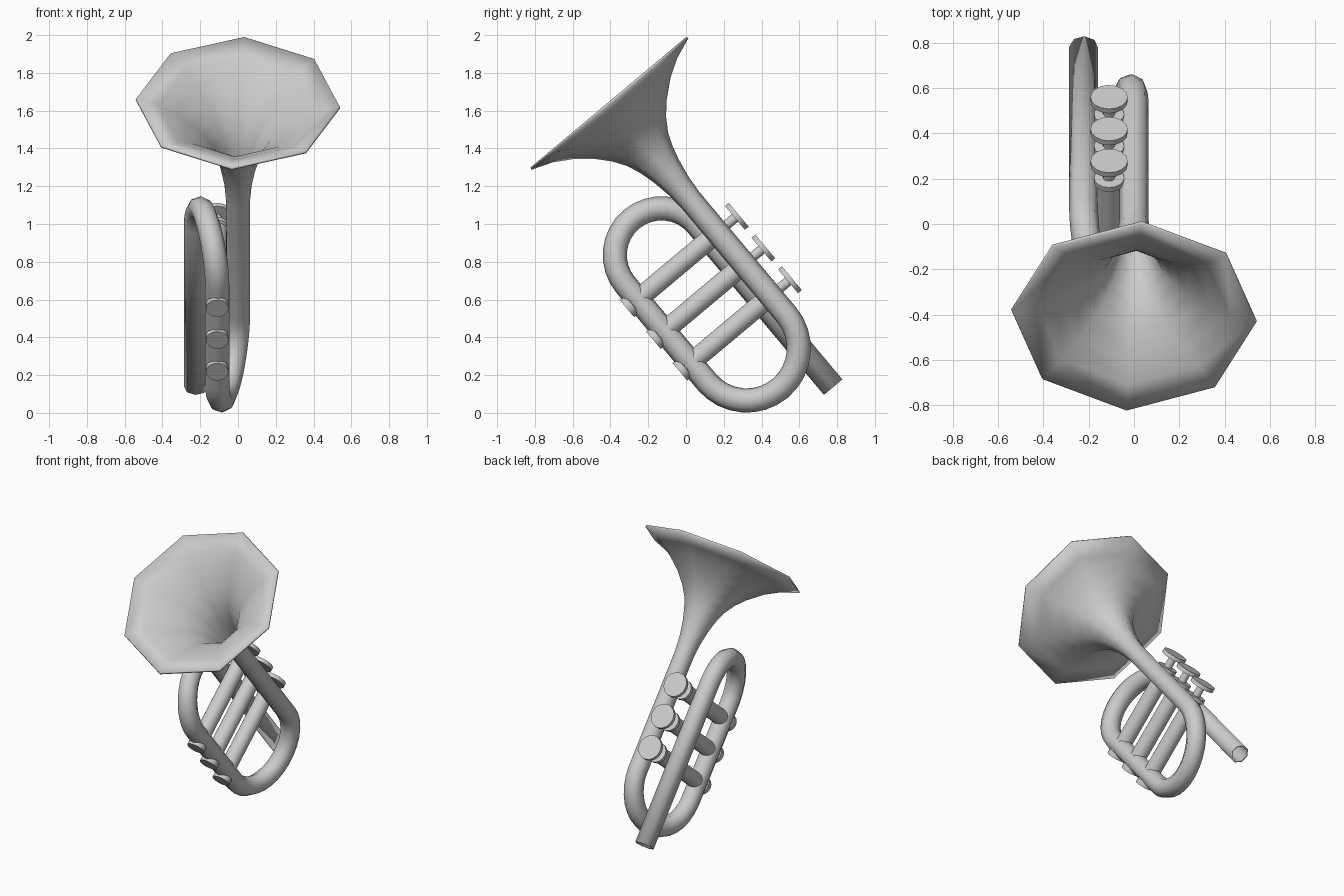
import bpy, bmesh, math
from mathutils import Vector

if "Cube" in bpy.data.objects:
    bpy.data.objects.remove(bpy.data.objects["Cube"])

X = Vector((1, 0, 0))
A = Vector((0, -0.642, 0.766))   # along the instrument, towards the bell
B = Vector((0, 0.766, 0.642))    # across it, towards the valve buttons


def pt(x, a, b):
    return X * x + A * a + B * b


def finish(name, bm, angle):
    me = bpy.data.meshes.new(name)
    bm.to_mesh(me)
    bm.free()
    ob = bpy.data.objects.new(name, me)
    bpy.context.collection.objects.link(ob)
    bpy.ops.object.select_all(action='DESELECT')
    ob.select_set(True)
    bpy.context.view_layer.objects.active = ob
    bpy.ops.object.shade_smooth_by_angle(angle=math.radians(angle))
    return ob


def bridge(bm, rings):
    for r0, r1 in zip(rings, rings[1:]):
        n = len(r0)
        for k in range(n):
            j = (k + 1) % n
            bm.faces.new((r0[k], r0[j], r1[j], r1[k]))


def smooth(t):
    return t * t * (3 - 2 * t)


# Path from bell rim to mouth end: (point, radius)
R = 0.064
top_b, low_b, mouth_b = 0.742, 0.19, 0.685
path = [(pt(0, a, top_b), r) for a, r in (
    (1.513, .543), (1.47, .43), (1.415, .338), (1.333, .241), (1.27, .185),
    (1.2, .14), (1.13, .112), (1.05, .09), (.95, .072), (.85, R), (.45, R))]


def bend(x0, x1, a, b_from, b_to, sign, n=16):
    mid, rad = (b_from + b_to) / 2, (b_from - b_to) / 2
    for i in range(n + 1):
        t = i / n
        path.append((pt(x0 + (x1 - x0) * smooth(t),
                        a + sign * abs(rad) * math.sin(math.pi * t),
                        mid + rad * math.cos(math.pi * t)), R))


bend(0, -0.11, 0.055, top_b, low_b, -1)
bend(-0.11, -0.222, 0.724, low_b, mouth_b, 1)
path.append((pt(-0.222, -0.396, mouth_b), R))

# Eight-sided tube swept along the path, flaring into the bell
bm = bmesh.new()
rings = []
for i, (p, r) in enumerate(path):
    before, after = path[max(i - 1, 0)][0], path[min(i + 1, len(path) - 1)][0]
    if 0 < i < len(path) - 1:
        tan = ((p - before).normalized() + (after - p).normalized()).normalized()
    else:
        tan = (after - before).normalized()
    n = X.cross(tan).normalized()
    side = tan.cross(n)
    rings.append([bm.verts.new(p + r * (n * math.cos(t) + side * math.sin(t)))
                  for t in (math.radians(3.5 + 45 * k) for k in range(8))])
bridge(bm, rings)
horn = finish("bell_and_tube", bm, 60)
wall = horn.modifiers.new("wall", 'SOLIDIFY')
wall.thickness = 0.013
wall.offset = -1


# Valves: casing, collar, stem and button turned as one profile (radius, b)
profile = [(.06, .115), (.06, .15), (.053, .155), (.053, .76), (.067, .765),
           (.067, .79), (.026, .792), (.026, .862), (.082, .862), (.082, .888)]
for i, a in enumerate((0.187, 0.406, 0.625)):
    bm = bmesh.new()
    rings = [[bm.verts.new(pt(-0.11, a, b) + r * (X * math.cos(t) + A * math.sin(t)))
              for t in (math.tau * k / 16 for k in range(16))] for r, b in profile]
    bridge(bm, rings)
    bm.faces.new(rings[0])
    bm.faces.new(rings[-1])
    bmesh.ops.recalc_face_normals(bm, faces=bm.faces)
    finish(f"valve_{i + 1}", bm, 35)
